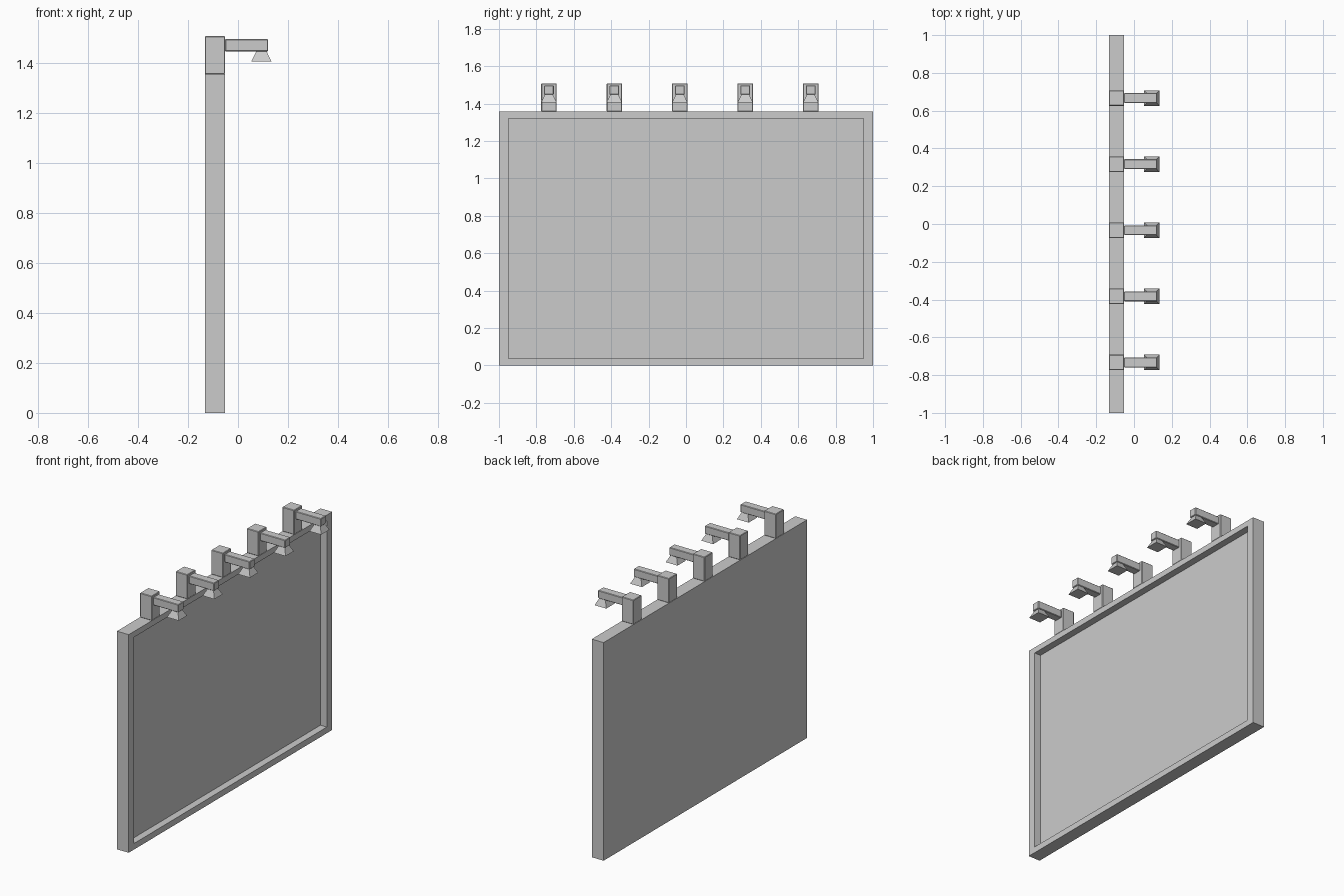
import bpy
import bmesh

cube = bpy.data.objects.get("Cube")
if cube:
    bpy.data.objects.remove(cube, do_unlink=True)

grey = bpy.data.materials.new("light grey")
grey.use_nodes = True
colour = (0.6, 0.6, 0.6, 1)
grey.diffuse_color = colour
grey.node_tree.nodes["Principled BSDF"].inputs["Base Color"].default_value = colour


def box_mesh(bm, lo, hi):
    """Add a box spanning two corners."""
    verts = bmesh.ops.create_cube(bm, size=1)["verts"]
    for v in verts:
        for i in range(3):
            v.co[i] = lo[i] if v.co[i] < 0 else hi[i]
    return verts


def finish(bm, name, bevel=0):
    bmesh.ops.recalc_face_normals(bm, faces=bm.faces)
    mesh = bpy.data.meshes.new(name)
    bm.to_mesh(mesh)
    bm.free()
    mesh.materials.append(grey)
    obj = bpy.data.objects.new(name, mesh)
    bpy.context.collection.objects.link(obj)
    if bevel:
        mod = obj.modifiers.new("edge chamfer", "BEVEL")
        mod.width = bevel
        mod.segments = 1
    return obj


BACK, FRONT, TOP = -0.133, -0.052, 1.357

# Board: slab with its display face inset and pushed back to leave a frame
bm = bmesh.new()
box_mesh(bm, (BACK, -1, 0), (FRONT, 1, TOP))
bm.normal_update()
panel = max(bm.faces, key=lambda f: f.calc_center_median().x)
bmesh.ops.inset_region(bm, faces=[panel], thickness=0.05)
rim = list(panel.verts)
for v in rim:
    v.co.y = 0.948 if v.co.y > 0 else -0.948
    v.co.z = 1.321 if v.co.z > 0.5 else 0.038
bmesh.ops.inset_region(bm, faces=[panel], thickness=0, depth=0)
for v in panel.verts:
    v.co.x = FRONT - 0.044
finish(bm, "framed_board")

# Five lamps along the top edge: post, arm and flared shade
for n in range(5):
    y = -0.733 + 0.35 * n

    bm = bmesh.new()
    box_mesh(bm, (BACK, y - 0.041, TOP), (FRONT, y + 0.041, 1.509))
    finish(bm, f"lamp_post_{n + 1}", 0.003)

    bm = bmesh.new()
    box_mesh(bm, (FRONT, y - 0.026, 1.448), (0.121, y + 0.026, 1.497))
    finish(bm, f"lamp_arm_{n + 1}", 0.003)

    bm = bmesh.new()
    shade = box_mesh(bm, (0.053, y - 0.041, 1.407), (0.134, y + 0.041, 1.449))
    for v in shade:
        if v.co.z > 1.42:
            v.co.x = 0.094 + (v.co.x - 0.094) * 0.5
            v.co.y = y + (v.co.y - y) * 0.5
    finish(bm, f"lamp_shade_{n + 1}")
